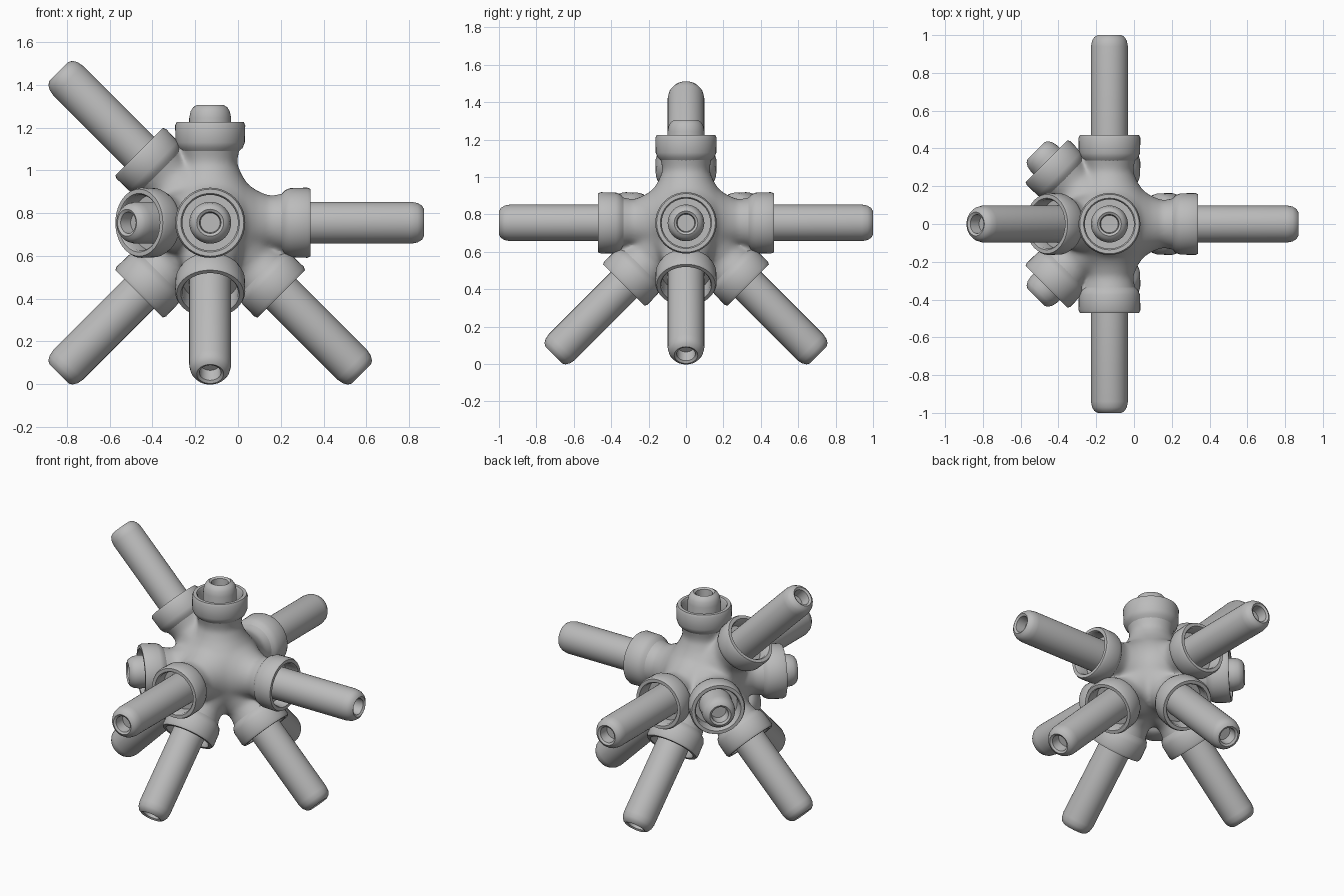
import bpy, bmesh, math
from mathutils import Vector, Matrix

cube = bpy.data.objects.get("Cube")
if cube:
    bpy.data.objects.remove(cube)

CENTRE = Vector((-0.13, 0, 0.755))

grey = bpy.data.materials.new("plain_grey")
grey.use_nodes = True
grey.diffuse_color = (0.5, 0.5, 0.5, 1)
grey.node_tree.nodes["Principled BSDF"].inputs["Base Color"].default_value = (0.5, 0.5, 0.5, 1)


def lathe(bm, profile, direction, steps=40):
    """Revolve (radius, distance) points around an arm axis."""
    turn = Vector((0, 0, 1)).rotation_difference(direction).to_matrix().to_4x4()
    place = Matrix.Translation(CENTRE) @ turn
    verts = [bm.verts.new((r, 0, d)) for r, d in profile]
    edges = [bm.edges.new(pair) for pair in zip(verts, verts[1:])]
    result = bmesh.ops.spin(bm, geom=verts + edges, cent=(0, 0, 0), axis=(0, 0, 1),
                            angle=math.tau, steps=steps, use_duplicate=False)
    new = list(set(verts) | {v for v in bm.verts if v.tag is False})
    bmesh.ops.remove_doubles(bm, verts=new, dist=0.0005)
    fresh = [v for v in bm.verts if not v.tag]
    bmesh.ops.transform(bm, matrix=place, verts=fresh)
    for v in fresh:
        v.tag = True


def make_object(name, bm):
    bmesh.ops.recalc_face_normals(bm, faces=bm.faces)
    mesh = bpy.data.meshes.new(name)
    bm.to_mesh(mesh)
    bm.free()
    mesh.materials.append(grey)
    obj = bpy.data.objects.new(name, mesh)
    bpy.context.collection.objects.link(obj)
    bpy.ops.object.select_all(action='DESELECT')
    obj.select_set(True)
    bpy.context.view_layer.objects.active = obj
    bpy.ops.object.shade_smooth_by_angle(angle=math.radians(40))
    return obj


# Arm directions: long rods and short stubs
long_arms = {
    "left": (1, 0, 0), "front": (0, -1, 0), "back": (0, 1, 0),
    "upper_right": (-1, 0, 1), "lower_right": (-1, 0, -1), "lower_left": (1, 0, -1),
    "lower_front": (0, -1, -1), "lower_back": (0, 1, -1),
}
short_arms = {"top": (0, 0, 1), "front_right": (-1, -1, 0), "back_right": (-1, 1, 0)}

NECK = [(0, 0.1), (0.19, 0.16), (0.15, 0.22), (0.125, 0.28), (0.135, 0.33),
        (0.15, 0.38), (0, 0.38)]
CUP = [(0, 0.3), (0.1, 0.3), (0.125, 0.325), (0.152, 0.35), (0.162, 0.375), (0.164, 0.455),
       (0.157, 0.47), (0.137, 0.47), (0.13, 0.46), (0.13, 0.385), (0, 0.385)]


def rod_profile(length):
    # Rounded tip with a blind hole in the end
    return [(0, 0.36), (0.098, 0.36), (0.098, length - 0.06), (0.092, length - 0.03),
            (0.08, length - 0.01), (0.063, length), (0.05, length - 0.008),
            (0.046, length - 0.07), (0, length - 0.07)]


# Hub: sphere and necks fused, then softened into fillets
bm = bmesh.new()
bmesh.ops.create_icosphere(bm, subdivisions=4, radius=0.25, matrix=Matrix.Translation(CENTRE))
for v in bm.verts:
    v.tag = True
for d in [*long_arms.values(), *short_arms.values()]:
    lathe(bm, NECK, Vector(d).normalized())
hub = make_object("hub", bm)
fuse = hub.modifiers.new("fuse", 'REMESH')
fuse.mode = 'VOXEL'
fuse.voxel_size = 0.012
fuse.use_smooth_shade = True
soften = hub.modifiers.new("soften", 'SMOOTH')
soften.factor = 0.5
soften.iterations = 20

# Socket cups and the rods seated in them
for arms, length, kind in ((long_arms, 1.0, "rod"), (short_arms, 0.55, "stub")):
    for name, d in arms.items():
        axis = Vector(d).normalized()
        for part, profile in (("socket", CUP), (kind, rod_profile(length))):
            bm = bmesh.new()
            lathe(bm, profile, axis)
            make_object(f"{name}_{part}", bm)
